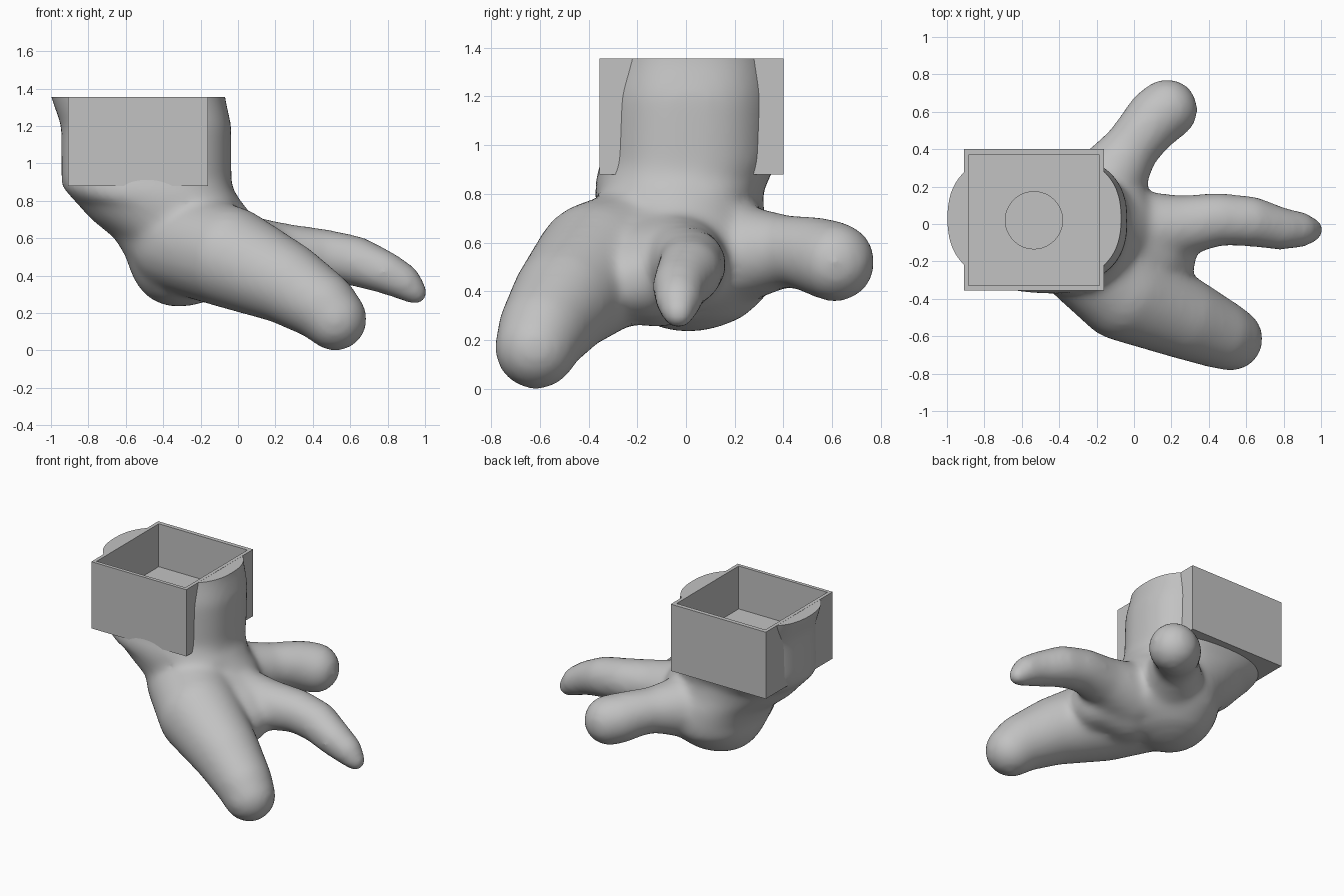
import bpy, bmesh, math
from mathutils import Vector, Matrix

if "Cube" in bpy.data.objects:
    bpy.data.objects.remove(bpy.data.objects["Cube"])

grey = bpy.data.materials.new("plain grey")
grey.use_nodes = True
grey.diffuse_color = (0.54, 0.54, 0.54, 1)
grey.node_tree.nodes["Principled BSDF"].inputs["Base Color"].default_value = (0.54, 0.54, 0.54, 1)


def make_object(name, bm):
    bmesh.ops.recalc_face_normals(bm, faces=bm.faces[:])
    mesh = bpy.data.meshes.new(name)
    bm.to_mesh(mesh)
    bm.free()
    mesh.materials.append(grey)
    obj = bpy.data.objects.new(name, mesh)
    bpy.context.collection.objects.link(obj)
    return obj


def block(name, low, high):
    low, high = Vector(low), Vector(high)
    bm = bmesh.new()
    bmesh.ops.create_cube(bm, size=1, matrix=Matrix.Translation((low + high) / 2)
                          @ Matrix.Diagonal((*(high - low), 1)))
    return make_object(name, bm)


def cut(obj, cutter):
    cutter.hide_render = True
    mod = obj.modifiers.new("cut", 'BOOLEAN')
    mod.operation = 'DIFFERENCE'
    mod.solver = 'EXACT'
    mod.object = cutter


def apply_all(obj):
    bpy.context.view_layer.update()
    deps = bpy.context.evaluated_depsgraph_get()
    mesh = bpy.data.meshes.new_from_object(obj.evaluated_get(deps))
    obj.modifiers.clear()
    obj.data = mesh


def loft(bm, rings, power=2, sides=48):
    # stacked rounded outlines: z, centre x, centre y, radius x, radius y
    def bend(v):
        return math.copysign(abs(v) ** (2 / power), v)

    loops = []
    for z, cx, cy, rx, ry in rings:
        angles = [i * math.tau / sides for i in range(sides)]
        loops.append([bm.verts.new((cx + rx * bend(math.cos(a)), cy + ry * bend(math.sin(a)), z))
                      for a in angles])
    for a, b in zip(loops, loops[1:]):
        for i in range(sides):
            j = (i + 1) % sides
            bm.faces.new((a[i], a[j], b[j], b[i]))
    bm.faces.new(loops[0])
    bm.faces.new(loops[-1])


def finger(bm, points, steps=7):
    # overlapping balls along a path: x, y, z, radius
    for a, b in zip(points, points[1:]):
        for s in range(steps + 1):
            x, y, z, r = Vector(a).lerp(Vector(b), s / steps)
            bmesh.ops.create_icosphere(bm, subdivisions=3, radius=r,
                                       matrix=Matrix.Translation((x, y, z)))


# wrist
bm = bmesh.new()
loft(bm, [(1.47, -.55, .035, .475, .355), (1.355, -.535, .03, .465, .355),
          (1.2, -.49, .02, .455, .36), (.92, -.49, .01, .455, .36),
          (.86, -.48, -.015, .45, .355), (.8, -.43, -.03, .44, .345)], power=2.5)

# palm and heel
loft(bm, [(.88, -.49, -.02, .455, .35), (.8, -.43, -.03, .445, .345),
          (.7, -.345, -.02, .44, .345), (.6, -.27, 0, .39, .36),
          (.5, -.25, 0, .35, .37), (.42, -.25, .02, .325, .34),
          (.35, -.27, .02, .27, .28), (.29, -.29, .02, .2, .21),
          (.25, -.31, .01, .11, .12), (.235, -.32, .01, .04, .04)])

# three fingers and the web between two of them
finger(bm, [(-.3, -.12, .58, .28), (-.05, -.355, .5, .275), (.25, -.495, .365, .225),
            (.45, -.585, .24, .19), (.52, -.615, .167, .172)])
finger(bm, [(0, -.04, .51, .22), (.25, -.01, .515, .165), (.45, .025, .51, .143),
            (.62, .015, .48, .137), (.78, -.025, .42, .117), (.88, -.03, .37, .1),
            (.95, -.032, .308, .068)])
finger(bm, [(-.2, .13, .55, .23), (-.02, .4, .565, .15), (.06, .5, .555, .155),
            (.12, .57, .535, .165), (.177, .612, .52, .166)])
finger(bm, [(-.05, -.12, .5, .25), (.1, -.15, .48, .2), (.17, -.18, .45, .165)])
hand = make_object("hand", bm)

# melt the parts into one skin
melt = hand.modifiers.new("melt", 'REMESH')
melt.mode = 'VOXEL'
melt.voxel_size = 0.02
soften = hand.modifiers.new("soften", 'SMOOTH')
soften.factor = 0.5
soften.iterations = 24

# trim the wrist flat and clear the room for the socket
trim = block("trim_cutter", (-1.5, -1, 1.355), (.5, 1, 1.8))
room = block("room_cutter", (-.897, -.34, .99), (-.173, .387, 1.6))
cut(hand, trim)
cut(hand, room)
apply_all(hand)

# open square socket with a shallow round recess in its floor
socket = block("socket_box", (-.91, -.355, .88), (-.16, .4, 1.356))
cavity = block("cavity_cutter", (-.885, -.33, 1.05), (-.185, .37, 1.6))
bm = bmesh.new()
bmesh.ops.create_cone(bm, cap_ends=True, segments=48, radius1=.153, radius2=.153, depth=.1,
                      matrix=Matrix.Translation((-.535, .02, 1.07)))
recess = make_object("recess_cutter", bm)
cut(socket, cavity)
cut(socket, recess)
apply_all(socket)

for helper in (trim, room, cavity, recess):
    bpy.data.objects.remove(helper)

# smooth skin with crisp trimmed edges
bpy.ops.object.select_all(action='DESELECT')
hand.select_set(True)
bpy.context.view_layer.objects.active = hand
bpy.ops.object.shade_smooth_by_angle(angle=math.radians(40))
